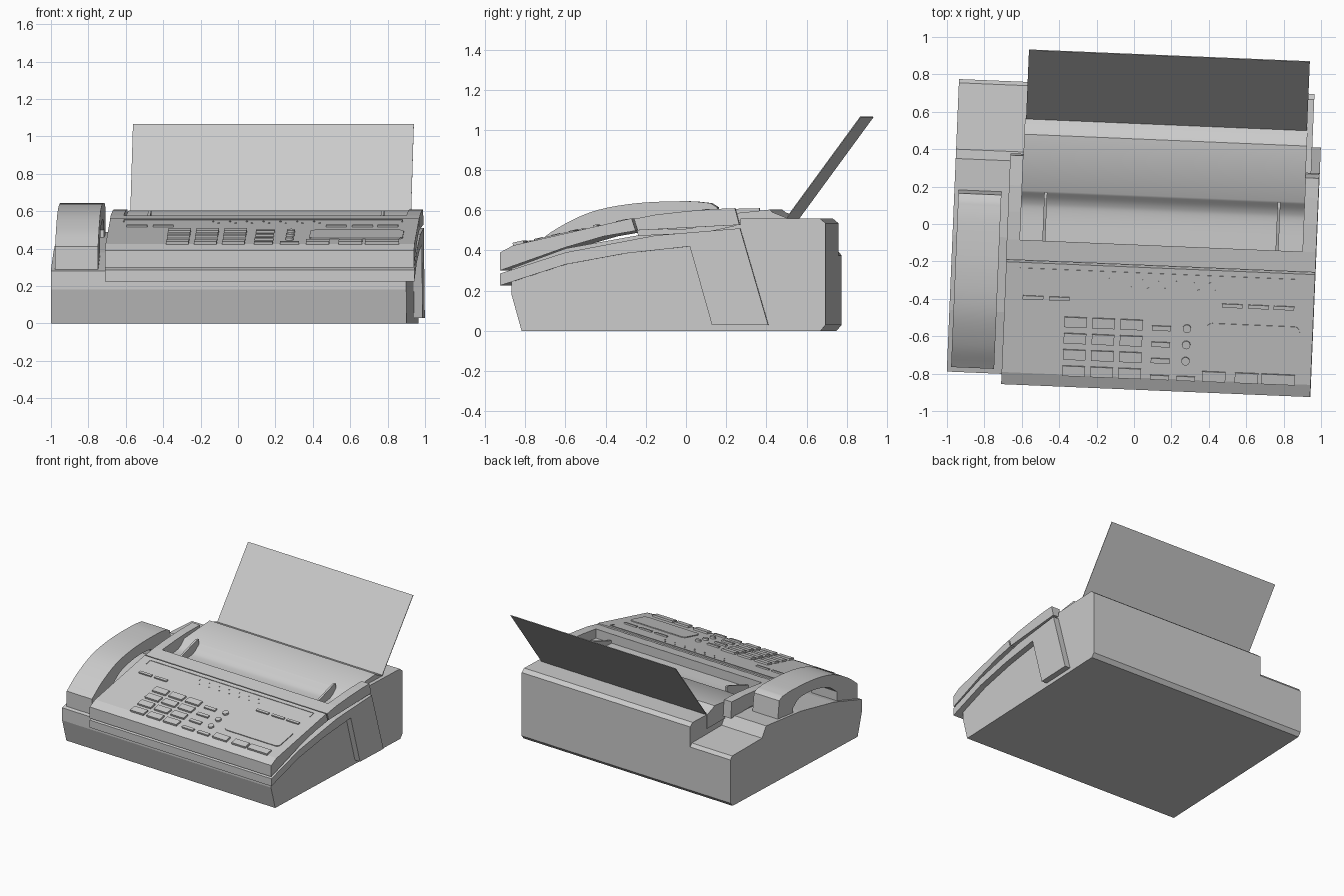
import bpy, bmesh, math
from mathutils import Matrix, Vector

if "Cube" in bpy.data.objects:
    bpy.data.objects.remove(bpy.data.objects["Cube"], do_unlink=True)

# One plain plastic colour
GREY = (0.6, 0.6, 0.6, 1.0)
plastic = bpy.data.materials.new("light_grey_plastic")
plastic.use_nodes = True
plastic.diffuse_color = GREY
plastic.node_tree.nodes["Principled BSDF"].inputs["Base Color"].default_value = GREY

# The whole machine stands slightly turned on the ground
TURN = Matrix.Rotation(math.radians(-2.4), 4, "Z")


def finish(name, bm, smooth=None):
    bmesh.ops.recalc_face_normals(bm, faces=bm.faces)
    bmesh.ops.transform(bm, matrix=TURN, verts=bm.verts)
    mesh = bpy.data.meshes.new(name)
    bm.to_mesh(mesh)
    bm.free()
    mesh.materials.append(plastic)
    obj = bpy.data.objects.new(name, mesh)
    bpy.context.collection.objects.link(obj)
    if smooth:
        bpy.ops.object.select_all(action="DESELECT")
        obj.select_set(True)
        bpy.context.view_layer.objects.active = obj
        bpy.ops.object.shade_smooth_by_angle(angle=math.radians(smooth))
    return obj


def extrude(bm, points, offset):
    """Close a flat outline and sweep it along the offset."""
    face = bm.faces.new([bm.verts.new(p) for p in points])
    new = bmesh.ops.extrude_face_region(bm, geom=[face], use_keep_orig=True)["geom"]
    verts = [v for v in new if isinstance(v, bmesh.types.BMVert)]
    bmesh.ops.translate(bm, verts=verts, vec=offset)


def prism(name, profile, x0, x1, smooth=None):
    """Side profile of (y, z) points swept from x0 to x1."""
    bm = bmesh.new()
    extrude(bm, [(x0, y, z) for y, z in profile], Vector((x1 - x0, 0, 0)))
    return finish(name, bm, smooth)


def curve(points, steps=6):
    """Smooth line through the given points."""
    pts = [Vector(p) for p in points]
    ext = [2 * pts[0] - pts[1]] + pts + [2 * pts[-1] - pts[-2]]
    out = []
    for a, b, c, d in zip(ext, ext[1:], ext[2:], ext[3:]):
        for i in range(steps):
            t = i / steps
            out.append(0.5 * (2 * b + (c - a) * t + (2 * a - 5 * b + 4 * c - d) * t * t
                              + (3 * b - a - 3 * c + d) * t ** 3))
    return [tuple(p) for p in out + [pts[-1]]]


# Base: low cradle side on the right, taller core under the covers
LOWER_BACK = [(0.735, 0.03), (0.71, 0)]
FOOT = [(-0.78, 0), (-0.83, 0.18)]
prism("cradle_base", FOOT + [(-0.83, 0.28), (-0.5, 0.38), (-0.1, 0.455), (0.31, 0.49),
      (0.36, 0.41), (0.715, 0.40), (0.735, 0.375)] + LOWER_BACK, -0.967, -0.6)
prism("main_body", FOOT + [(-0.83, 0.31), (-0.56, 0.41), (-0.2, 0.475), (0.13, 0.49),
      (0.31, 0.53), (0.31, 0.56), (0.705, 0.56), (0.735, 0.535)] + LOWER_BACK, -0.6, 0.935)
prism("body_filler", [(-0.83, 0.2), (-0.83, 0.31), (-0.56, 0.41), (-0.2, 0.475),
      (0.31, 0.53), (0.35, 0.3)], -0.66, -0.6)

# Lower cover: a band across the front, plus a leg on the left side
band_top = [(-0.885, 0.285), (-0.56, 0.39), (-0.11, 0.475)]
band_low = [(0.06, 0.42), (-0.26, 0.385), (-0.56, 0.33), (-0.83, 0.243), (-0.885, 0.225)]
prism("lower_cover", band_top + band_low, -0.674, 0.91)
prism("side_cover", band_top + [(0.31, 0.51), (0.45, 0.03), (0.17, 0.03)] + band_low,
      0.91, 0.981)

# Control panel lid
prism("control_lid", [(-0.885, 0.30), (-0.885, 0.39), (-0.82, 0.425), (-0.23, 0.56),
      (-0.21, 0.498), (-0.37, 0.47), (-0.56, 0.415)], -0.674, 0.979)

# Rear cover: two side rails and a front strip around the document tray
rail_low = [(-0.2, 0.50)]
rail_top = [(-0.218, 0.557), (-0.11, 0.578), (0.04, 0.595), (0.18, 0.606)]
prism("rear_cover_left_rail", rail_low + rail_top + [(0.285, 0.61), (0.307, 0.527)],
      0.906, 0.979)
prism("rear_cover_right_rail", rail_low + rail_top + [(0.34, 0.61), (0.35, 0.48)],
      -0.676, -0.606)
prism("rear_cover_front_strip", [(-0.2, 0.47), (-0.218, 0.557), (-0.11, 0.578),
      (-0.11, 0.47)], -0.606, 0.906)

# Document tray with a curved step, its ribs, and the paper rest
prism("document_tray", [(-0.11, 0.47)] + curve([(-0.11, 0.505), (0.04, 0.508), (0.1, 0.525),
      (0.155, 0.572)], 5) + [(0.455, 0.603), (0.47, 0.59), (0.54, 0.562), (0.54, 0.45)],
      -0.606, 0.906, 40)
for side, x in (("right", -0.478), ("left", 0.77)):
    prism(side + "_paper_guide", [(-0.11, 0.5), (-0.11, 0.525), (0.12, 0.605), (0.15, 0.605),
          (0.15, 0.5)], x - 0.008, x + 0.008)
prism("paper_support", [(0.52, 0.54), (0.905, 1.066), (0.909, 1.063), (0.526, 0.54)],
      -0.6, 0.903)

# Handset: arched grip with an ear and a mouth piece resting in the cradle
outer = curve([(-0.805, 0.41), (-0.68, 0.505), (-0.5, 0.592), (-0.285, 0.634),
               (-0.035, 0.645), (0.09, 0.636)])
inner = curve([(-0.04, 0.50), (-0.12, 0.55), (-0.28, 0.55), (-0.45, 0.51), (-0.56, 0.435)])
handset = prism("handset", [(-0.805, 0.28)] + outer + [(0.125, 0.615), (0.145, 0.46),
                (-0.04, 0.45)] + inner + [(-0.56, 0.35)], -0.945, -0.715, 35)


# Controls lie in the sloping plane of the lid
SLOPE = math.atan2(0.135, 0.59)


def on_lid(x, y):
    z = 0.425 + (y + 0.82) * math.tan(SLOPE)
    return Matrix.Translation((x, y, z)) @ Matrix.Rotation(SLOPE, 4, "X")


def plate(name, x, y, w, d, height, radius=0.0):
    """Raised rectangle on the lid, with round corners if a radius is given."""
    pts = []
    for k, (sx, sy) in enumerate(((1, 1), (-1, 1), (-1, -1), (1, -1))):
        steps = 5 if radius else 1
        for i in range(steps):
            a = math.pi / 2 * (k + i / max(steps - 1, 1))
            pts.append((sx * (w / 2 - radius) + radius * math.cos(a),
                        sy * (d / 2 - radius) + radius * math.sin(a), -0.004))
    bm = bmesh.new()
    extrude(bm, pts, Vector((0, 0, height + 0.004)))
    bmesh.ops.transform(bm, matrix=on_lid(x, y), verts=bm.verts)
    return finish(name, bm)


def disc(name, x, y, radius, height, sides):
    bm = bmesh.new()
    bmesh.ops.create_cone(bm, cap_ends=True, segments=sides, radius1=radius,
                          radius2=radius, depth=height * 2)
    bmesh.ops.transform(bm, matrix=on_lid(x, y), verts=bm.verts)
    return finish(name, bm, 40)


# Number pad
for row in range(4):
    for col in range(3):
        plate("number_key", -0.29 + 0.15 * col, -0.537 - 0.087 * row, 0.12, 0.055, 0.014)

# Function and round keys beside the pad
for row in range(3):
    y = -0.55 - 0.087 * row
    plate("function_key", 0.17, y, 0.1, 0.026, 0.012)
    disc("round_key", 0.306, y + 0.004, 0.022, 0.014, 20)
for x in (0.17, 0.31):
    plate("function_key", x, -0.813, 0.1, 0.024, 0.012)

# Large keys under the display
for x, w in ((0.46, 0.125), (0.635, 0.125), (0.805, 0.18)):
    plate("start_key", x, -0.797, w, 0.055, 0.014)
plate("display_window", 0.66, -0.61, 0.5, 0.2, 0.006, 0.03)

# Narrow keys near the top of the panel
for x in (-0.523, -0.383, 0.543, 0.684, 0.82):
    plate("narrow_key", x, -0.415, 0.11, 0.02, 0.01)

# Indicator lamps and the thin trim line
for row in range(2):
    for i in range(7):
        disc("indicator_lamp", -0.12 + 0.09 * i + 0.03 * row, -0.3 - 0.04 * row, 0.005, 0.004, 8)
plate("trim_line", 0.147, -0.262, 1.49, 0.006, 0.004)
for x in (-0.598, 0.892):
    plate("trim_end", x, -0.287, 0.006, 0.05, 0.004)
